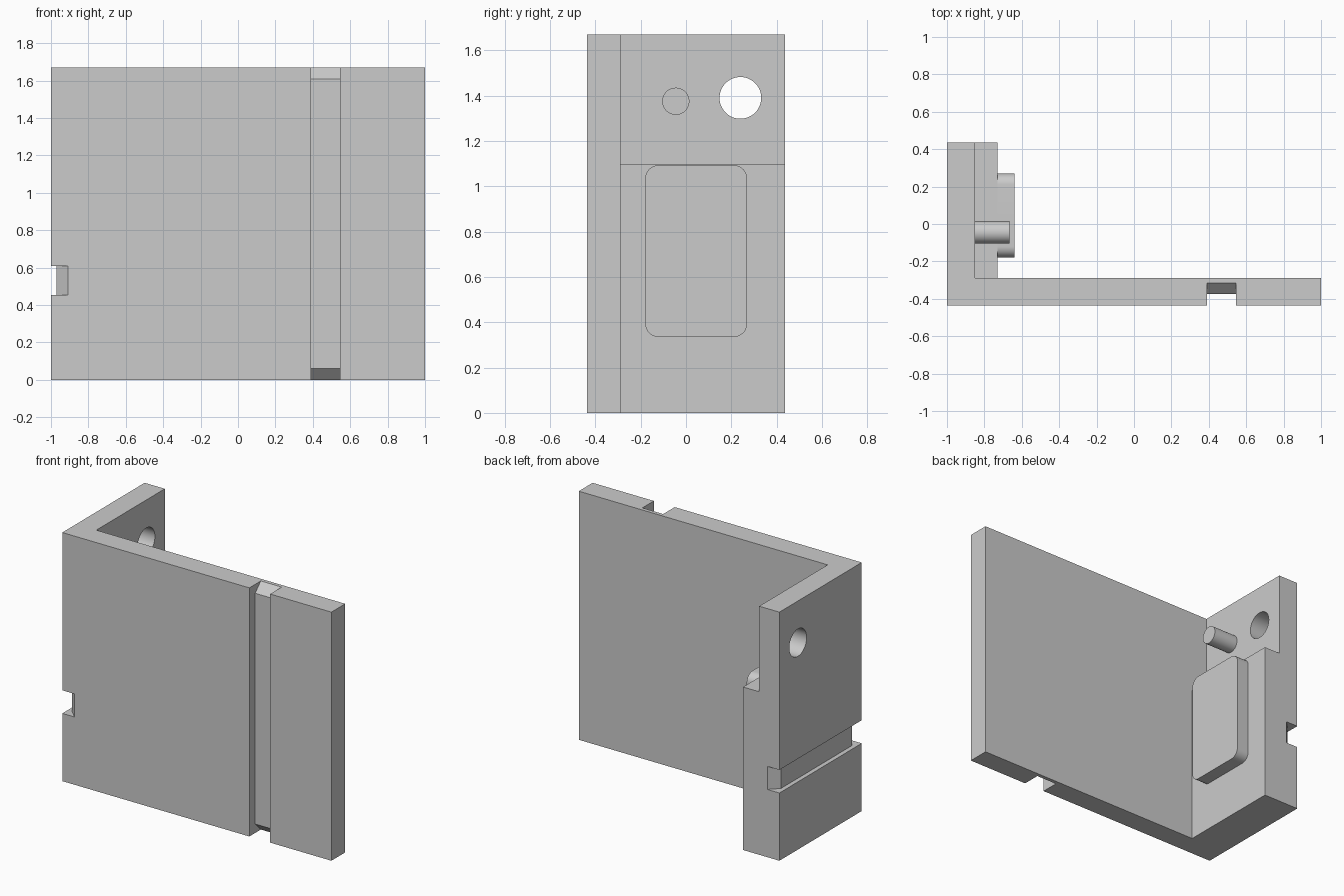
import bpy
import bmesh
from math import cos, sin, pi, radians
from mathutils import Vector

cube = bpy.data.objects.get("Cube")
if cube:
    bpy.data.objects.remove(cube)

H, D = 1.67, 0.437          # height, half depth
FRONT_BACK = -0.29          # rear face of the front plate
WALL, STEP = -0.85, -0.73   # inner faces of the side wall: upper, lower
STEP_Z = 1.095

grey = bpy.data.materials.new("plain grey")
grey.use_nodes = True
colour = (0.6, 0.6, 0.6, 1)
grey.diffuse_color = colour
grey.node_tree.nodes["Principled BSDF"].inputs["Base Color"].default_value = colour


def prism(name, axis, profile, start, end):
    """Extrude a 2D profile (remaining axes in order) along one axis."""
    bm = bmesh.new()
    verts = []
    for p in profile:
        co = list(p)
        co.insert("xyz".index(axis), start)
        verts.append(bm.verts.new(co))
    face = bm.faces.new(verts)
    grown = bmesh.ops.extrude_face_region(bm, geom=[face])["geom"]
    move = Vector([(end - start) * (axis == a) for a in "xyz"])
    bmesh.ops.translate(bm, vec=move, verts=[g for g in grown if isinstance(g, bmesh.types.BMVert)])
    bmesh.ops.recalc_face_normals(bm, faces=bm.faces)
    mesh = bpy.data.meshes.new(name)
    bm.to_mesh(mesh)
    bm.free()
    mesh.materials.append(grey)
    obj = bpy.data.objects.new(name, mesh)
    bpy.context.collection.objects.link(obj)
    return obj


def rect(a0, a1, b0, b1):
    return [(a0, b0), (a1, b0), (a1, b1), (a0, b1)]


def arc(a, b, r, first=0, sweep=2 * pi, count=48):
    return [(a + r * cos(first + sweep * i / count), b + r * sin(first + sweep * i / count))
            for i in range(count)]


def rounded_rect(a0, a1, b0, b1, r):
    corners = [(a1 - r, b1 - r), (a0 + r, b1 - r), (a0 + r, b0 + r), (a1 - r, b0 + r)]
    points = []
    for i, (a, b) in enumerate(corners):
        points += arc(a, b, r, i * pi / 2, pi / 2, 10)
        end = (i + 1) * pi / 2
        points.append((a + r * cos(end), b + r * sin(end)))
    return points


def activate(obj):
    bpy.ops.object.select_all(action="DESELECT")
    obj.select_set(True)
    bpy.context.view_layer.objects.active = obj


def cut(obj, cutter):
    cutter.hide_render = True
    mod = obj.modifiers.new("cut", "BOOLEAN")
    mod.operation, mod.solver, mod.object = "DIFFERENCE", "EXACT", cutter
    activate(obj)
    bpy.ops.object.modifier_apply(modifier=mod.name)
    bpy.data.objects.remove(cutter)


# L-shaped bracket: front plate plus side wall
bracket = prism("corner_bracket", "z", [
    (-1, -D), (1, -D), (1, FRONT_BACK), (STEP, FRONT_BACK), (STEP, D), (-1, D)], 0, H)

# Thin the upper side wall, leaving a step
cut(bracket, prism("step_cutter", "x", rect(FRONT_BACK, D + 0.1, STEP_Z, H + 0.1), WALL, STEP + 0.05))

# Vertical groove on the front, sloped at both ends
floor, slope, over = -0.375, 0.06, 0.1
cut(bracket, prism("groove_cutter", "x", [
    (-0.6, -over), (floor + slope + over, -over), (floor, slope),
    (floor, H - slope), (floor + slope + over, H + over), (-0.6, H + over)], 0.39, 0.545))

# Horizontal slot on the outer side, sloped at both ends
floor = -0.97
cut(bracket, prism("slot_cutter", "z", [
    (-1.1, -D - over), (floor + slope + over, -D - over), (floor, slope - D),
    (floor, D - slope), (floor + slope + over, D + over), (-1.1, D + over)], 0.455, 0.61))

# Round hole through the upper side wall
cut(bracket, prism("hole_cutter", "x", arc(0.24, 1.39, 0.092), -1.1, -0.7))

# Locating pin and raised rounded pad on the inner side
pin = prism("locating_pin", "x", arc(-0.045, 1.375, 0.06), WALL - 0.02, -0.665)
pad = prism("raised_pad", "x", rounded_rect(-0.18, 0.27, 0.335, STEP_Z - 0.002, 0.06), STEP - 0.02, -0.64)

for part in (bracket, pin, pad):
    activate(part)
    bpy.ops.object.shade_smooth_by_angle(angle=radians(30))
